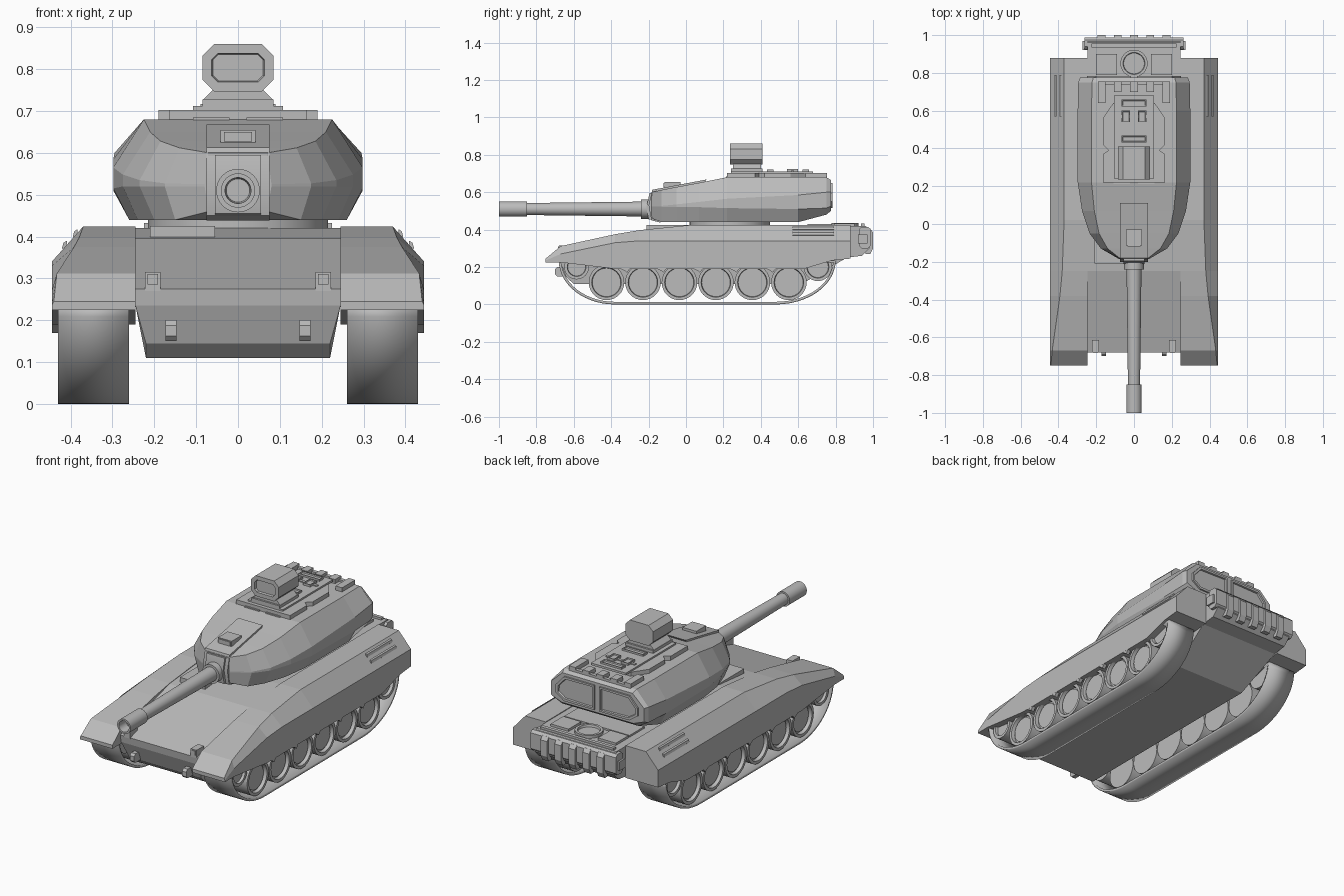
import bpy, bmesh
from math import sin, cos, pi

if "Cube" in bpy.data.objects:
    bpy.data.objects.remove(bpy.data.objects["Cube"])

grey = bpy.data.materials.new("armour_grey")
grey.use_nodes = True
grey.diffuse_color = (0.5, 0.5, 0.5, 1)
grey.node_tree.nodes["Principled BSDF"].inputs["Base Color"].default_value = (0.5, 0.5, 0.5, 1)
X, Y, Z = 0, 1, 2


def loft(name, axis, sections, inset=0, depth=0, mirror=False, caps=True):
    """Skin (position, outline) sections along an axis; optionally recess the last cap."""
    bm = bmesh.new()
    rings = []
    for t, outline in sections:
        ring = []
        for p in outline:
            co = list(p)
            co.insert(axis, t)
            ring.append(bm.verts.new(co))
        rings.append(ring)
    n = len(rings[0])
    for a, b in zip(rings, rings[1:]):
        for i in range(n):
            j = (i + 1) % n
            bm.faces.new((a[i], a[j], b[j], b[i]))
    if caps:
        bm.faces.new(rings[0])
        end = bm.faces.new(rings[-1])
    bmesh.ops.recalc_face_normals(bm, faces=bm.faces)
    if inset:
        bmesh.ops.inset_individual(bm, faces=[end], thickness=inset)
        bmesh.ops.inset_individual(bm, faces=[end], thickness=0.003, depth=-depth)
    me = bpy.data.meshes.new(name)
    bm.to_mesh(me)
    bm.free()
    me.materials.append(grey)
    ob = bpy.data.objects.new(name, me)
    bpy.context.collection.objects.link(ob)
    if mirror:
        ob.modifiers.new("Mirror", "MIRROR")
    return ob


def prism(name, axis, outline, lo, hi, **kw):
    return loft(name, axis, [(lo, outline), (hi, outline)], **kw)


def rect(a0, a1, b0, b1, c=0):
    if not c:
        return [(a0, b0), (a1, b0), (a1, b1), (a0, b1)]
    return [(a0 + c, b0), (a1 - c, b0), (a1, b0 + c), (a1, b1 - c),
            (a1 - c, b1), (a0 + c, b1), (a0, b1 - c), (a0, b0 + c)]


def box(name, x0, x1, y0, y1, z0, z1, **kw):
    return prism(name, Z, rect(x0, x1, y0, y1), z0, z1, **kw)


def circle(a, b, r, n=32):
    return [(a + r * cos(2 * pi * i / n), b + r * sin(2 * pi * i / n)) for i in range(n)]


# Hull, narrower towards the belly
def half_hull(x_top, x_low):
    prof = [(-.68, .275), (-.675, .235), (-.64, .145), (-.6, .11), (.62, .11), (.86, .25),
            (.94, .26), (.98, .3), (.98, .4), (.96, .42), (.02, .42), (-.25, .395)]
    return prof, [x_top if z > .2 else x_low for y, z in prof]


prof, widths = half_hull(.245, .22)
hull = prism("hull", X, prof, -1, 1)
for v in hull.data.vertices:
    v.co.x *= widths[v.index % len(prof)]

# Fenders with a bevelled shoulder
fender = [(-.75, .225, .235, .44, .245), (-.67, .225, .27, .433, .312), (-.38, .19, .33, .392, .375),
          (-.25, .19, .34, .38, .397), (.02, .19, .34, .37, .424), (.63, .19, .34, .37, .424),
          (.78, .235, .34, .37, .424), (.88, .245, .34, .37, .424)]
loft("fenders", Y, [(y, [(.245, zb), (.445, zb), (.445, zs), (xt, zt), (.245, zt)])
                    for y, zb, zs, xt, zt in fender], mirror=True)
for k in range(2):
    x, z = .383 + .026 * k, .41 - .028 * k
    prism("fender_vent", Y, [(x, z - .02), (x + .012, z - .01), (x + .008, z + .003), (x, z + .008)],
          .57, .79, mirror=True)

# Tracks and wheels
path = []
for cy, ry, start in ((-.38, .3, pi), (.48, .32, 1.5 * pi)):
    path += [(cy + ry * cos(start + pi / 2 * i / 14), .235 + .235 * sin(start + pi / 2 * i / 14))
             for i in range(15)]
track = prism("tracks", X, path, .26, .43, caps=False, mirror=True)
shell = track.modifiers.new("Thickness", "SOLIDIFY")
shell.thickness, shell.offset = .014, -1


def wheel(name, y, z, r):
    prism(name, X, circle(y, z, r), .27, .42, inset=.016, depth=.02, mirror=True)
    prism(name + "_rim", X, circle(y, z, r * .72), .395, .406, mirror=True)


for i in range(6):
    wheel("road_wheel", -.425 + .195 * i, .118, .095)
wheel("idler_wheel", -.585, .2, .066)
wheel("drive_wheel", .705, .2, .075)
for i in range(5):
    y = -.3275 + .195 * i
    prism("skirt_tooth", X, [(y - .03, .195), (y + .03, .195), (y + .012, .17), (y, .18)],
          .425, .444, mirror=True)

# Bow fittings
box("headlight", .185, .222, -.68, -.615, .27, .315, mirror=True)
prism("headlight_lens", Y, rect(.191, .216, .285, .31), -.67, -.684, mirror=True)
prism("tow_hook", X, rect(-.7, -.63, .15, .2, .012), .147, .173, mirror=True)
box("driver_hatch", -.21, -.055, -.21, .02, .385, .425)
box("driver_sight", -.2, -.06, -.2, -.15, .395, .418)

# Rear deck and stern fittings
prism("engine_fan", Z, circle(0, .85, .072), .41, .436, inset=.014, depth=.012)
box("deck_hatch", .09, .2, .79, .9, .415, .433, mirror=True)
box("deck_plate", -.2, .2, .65, .78, .415, .43)
box("stern_rail", -.225, .225, .935, .955, .41, .432)
prism("stern_beam", X, rect(.925, .988, .3, .415, .014), -.262, .262)
for i in range(5):
    x = -.172 + .086 * i
    prism("stern_lug", X, [(.96, .27), (.985, .27), (1, .3), (1, .385), (.985, .405), (.96, .405)],
          x - .02, x + .02)
box("stern_lamp", .235, .272, .92, .97, .325, .375, mirror=True)

# Turret body
prism("turret_ring", Z, circle(0, .235, .215, 48), .41, .45)
turret = [(-.185, .07, .46, .08, .52, .525, .07, .6), (-.13, .15, .44, .175, .52, .527, .14, .612),
          (-.05, .2, .44, .235, .52, .535, .185, .628), (.07, .24, .44, .275, .52, .548, .21, .65),
          (.22, .26, .44, .298, .515, .565, .225, .68), (.6, .26, .44, .298, .51, .585, .225, .68),
          (.75, .235, .48, .295, .515, .6, .222, .68), (.775, .22, .5, .285, .525, .6, .215, .665)]
loft("turret", Y, [(y, [(-xb, zb), (xb, zb), (xw, zl), (xw, zu), (xt, zt), (-xt, zt), (-xw, zu), (-xw, zl)])
                   for y, xb, zb, xw, zl, zu, xt, zt in turret])
prism("turret_rear_locker", Y, [(.015, .515), (.2, .515), (.25, .55), (.25, .595), (.2, .65), (.015, .65)],
      .77, .784, inset=.014, depth=.01, mirror=True)

# Gun and mantlet
prism("mantlet", X, [(.11, .668), (-.18, .613), (-.2, .53), (-.185, .45), (-.14, .438), (0, .5)], -.075, .075)
prism("mantlet_plate", X, [(-.17, .595), (-.195, .595), (-.212, .52), (-.2, .455), (-.17, .45)], -.055, .055)
box("gun_sight", -.042, .042, -.115, -.03, .6, .655)
prism("gun_sight_window", Y, rect(-.034, .034, .627, .65), -.11, -.119)
prism("gun_collar", Y, circle(0, .51, .052), -.15, -.24)
loft("gun_barrel", Y, [(-.2, circle(0, .51, .04)), (-.86, circle(0, .51, .032))])
prism("muzzle", Y, circle(0, .51, .041), -.85, -1, inset=.01, depth=.06)

# Roof plates and hatches
prism("roof_plate", Z, [(-.165, .22), (.165, .22), (.165, .37), (.135, .39), (.165, .42), (.165, .56), (.11, .64),
                        (-.11, .64), (-.165, .56), (-.165, .42), (-.135, .39), (-.165, .37)], .665, .703)
prism("roof_front_plate", Y, rect(.02, .108, .668, .685), .23, .213, mirror=True)
box("hatch_base", -.107, .107, .24, .68, .7, .712)
for y in (.45, .64):
    box("hatch_bar", -.065, .065, y - .018, y + .018, .705, .722, inset=.006, depth=.006)
box("periscope", .02, .065, .54, .6, .705, .724, inset=.006, depth=.006, mirror=True)
box("hatch_link", -.09, .09, .562, .578, .705, .717)
box("roof_rail", -.19, .19, .735, .755, .67, .69)
for i in range(5):
    x = -.17 + .085 * i
    box("roof_block", x - .02, x + .02, .64 if abs(x) > .15 else .7, .755, .67, .703)

# Panoramic sight
box("sight_foot", -.085, .085, .24, .41, .705, .727)
prism("sight_neck", Y, [(-.085, .725), (.085, .725), (.06, .75), (-.06, .75)], .25, .4)
prism("sight_head", Y, rect(-.085, .085, .747, .86, .028), .41, .235, inset=.024, depth=.012)

# Smooth only the rounded parts
bpy.ops.object.select_all(action="DESELECT")
parts = [o for o in bpy.data.objects if o.type == "MESH" and grey.name in o.data.materials]
for ob in parts:
    if ob.name.split(".")[0] not in ("turret", "hull", "fenders"):
        ob.select_set(True)
        bpy.context.view_layer.objects.active = ob
bpy.ops.object.shade_smooth_by_angle(angle=0.45)
bpy.ops.object.select_all(action="DESELECT")
